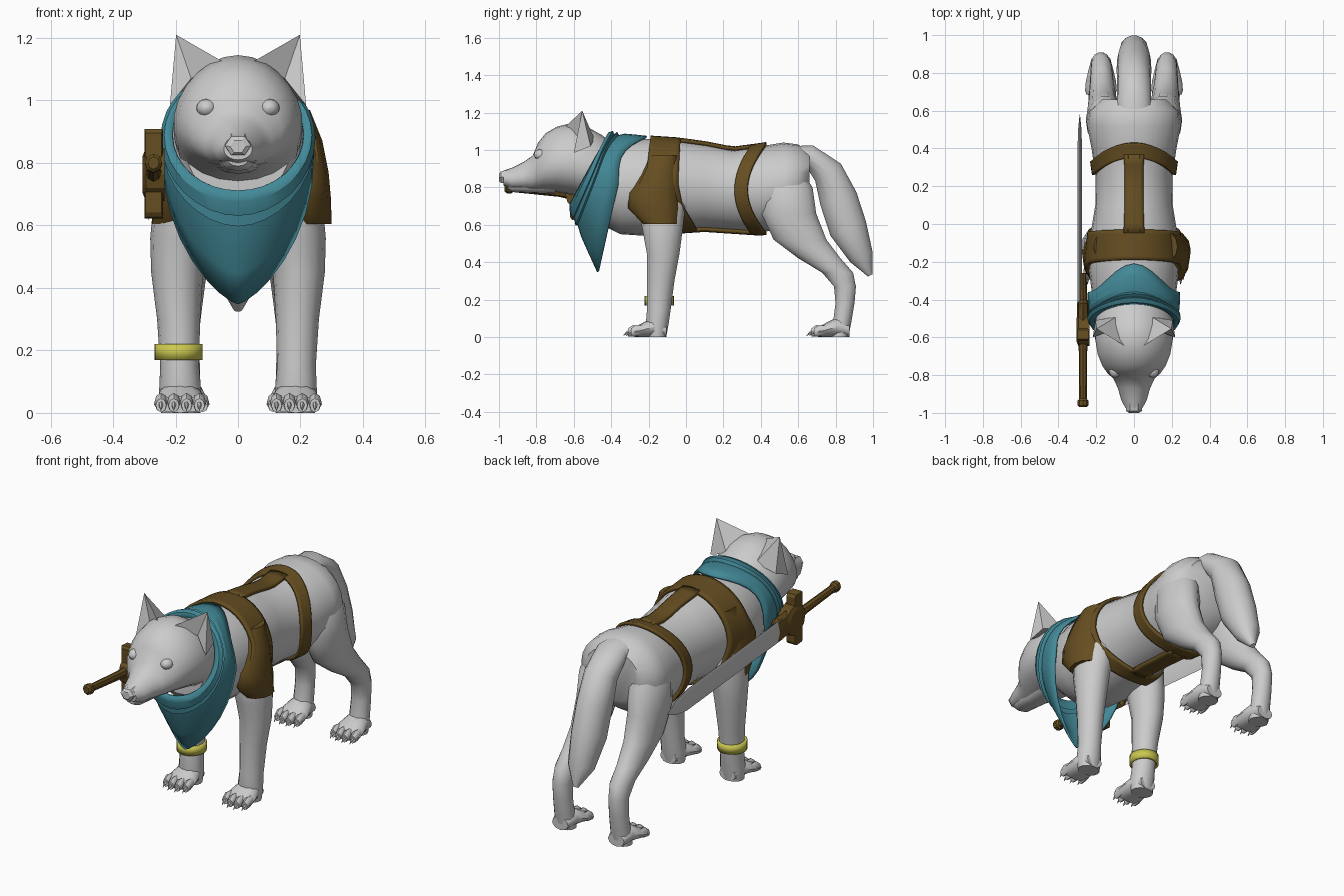
import bpy, bmesh
from math import sin, cos, pi, radians, hypot
from mathutils import Vector

if "Cube" in bpy.data.objects:
    bpy.data.objects.remove(bpy.data.objects["Cube"])


def material(name, rgb):
    m = bpy.data.materials.new(name)
    m.diffuse_color = (*rgb, 1)
    m.use_nodes = True
    m.node_tree.nodes["Principled BSDF"].inputs["Base Color"].default_value = m.diffuse_color
    return m


BROWN = material("leather", (0.13, 0.075, 0.015))
TEAL = material("cloth", (0.055, 0.25, 0.31))
YELLOW = material("gold", (0.6, 0.58, 0.08))


def make(name, verts, faces, mat=None, angle=45, thick=0):
    bm = bmesh.new()
    vs = [bm.verts.new(v) for v in verts]
    for f in faces:
        bm.faces.new([vs[i] for i in f])
    bmesh.ops.remove_doubles(bm, verts=bm.verts, dist=1e-5)
    bmesh.ops.recalc_face_normals(bm, faces=bm.faces)
    me = bpy.data.meshes.new(name)
    bm.to_mesh(me)
    bm.free()
    ob = bpy.data.objects.new(name, me)
    bpy.context.collection.objects.link(ob)
    if mat:
        me.materials.append(mat)
    if thick:
        mod = ob.modifiers.new("thickness", 'SOLIDIFY')
        mod.thickness, mod.offset = thick, 0
    bpy.ops.object.select_all(action='DESELECT')
    ob.select_set(True)
    bpy.context.view_layer.objects.active = ob
    bpy.ops.object.shade_smooth_by_angle(angle=radians(angle))
    return ob


def loft(name, rings, n=16, v=None, mat=None, angle=45, cap=True, thick=0, turn=0.0, taper=0.0):
    """Rings are (x, y, z, half width in x, half size across); v fixes the across direction."""
    verts, faces = [], []
    for i, (x, y, z, a, b) in enumerate(rings):
        p, q = rings[max(i - 1, 0)], rings[min(i + 1, len(rings) - 1)]
        ty, tz = q[1] - p[1], q[2] - p[2]
        d = v or (-tz / hypot(ty, tz), ty / hypot(ty, tz))
        for k in range(n):
            t = 2 * pi * (k + turn) / n
            verts.append((x + a * cos(t) * (1 - taper * sin(t)), y + b * sin(t) * d[0], z + b * sin(t) * d[1]))
    for i in range(len(rings) - 1):
        for k in range(n):
            l = (k + 1) % n
            faces.append((i * n + k, i * n + l, (i + 1) * n + l, (i + 1) * n + k))
    if cap:
        faces += [tuple(range(n)), tuple(range(len(verts) - n, len(verts)))]
    return make(name, verts, faces, mat, angle, thick)


def grid(name, rows, mat, thick, angle=40):
    m = len(rows[0])
    faces = [(i * m + j, i * m + j + 1, (i + 1) * m + j + 1, (i + 1) * m + j)
             for i in range(len(rows) - 1) for j in range(m - 1)]
    return make(name, [p for r in rows for p in r], faces, mat, angle, thick)


def ball(name, loc, scale):
    return loft(name, [(loc[0], loc[1] - scale[1] * cos(t), loc[2], scale[0] * sin(t) + 1e-4, scale[2] * sin(t) + 1e-4)
                       for t in [pi * i / 8 for i in range(9)]], 16, UP)


UP, FLAT = (0, 1), (1, 0)


def profile(table):
    """(y, top, bottom, half width) to loft rings."""
    return [(0, y, (t + b) / 2, w, (t - b) / 2) for y, t, b, w in table]


# torso
BODY = [(-.54, .98, .69, .165), (-.45, 1.04, .60, .2), (-.35, 1.06, .55, .225), (-.2, 1.06, .54, .245),
        (-.05, 1.05, .57, .23), (.1, 1.03, .58, .205), (.25, 1.0, .57, .203), (.4, 1.02, .56, .225),
        (.52, 1.04, .58, .248), (.6, 1.03, .63, .235), (.66, .99, .70, .17)]
loft("torso", profile(BODY), 24, UP)

# head, jaw and nose
loft("head", profile([(-.975, .89, .81, .045), (-.93, .905, .79, .068), (-.87, .935, .785, .085),
                      (-.82, .97, .78, .108), (-.79, 1.04, .78, .14), (-.75, 1.09, .78, .168),
                      (-.69, 1.125, .775, .192), (-.61, 1.145, .76, .205), (-.53, 1.125, .74, .205),
                      (-.45, 1.08, .70, .195), (-.38, 1.03, .66, .19)]), 24, UP, angle=60, taper=.14)
loft("lower_jaw", profile([(-.955, .82, .79, .03), (-.93, .825, .775, .05), (-.82, .83, .77, .062),
                           (-.7, .84, .765, .075)]), 12, UP)
loft("nose", profile([(-1, .875, .83, .025), (-.99, .89, .82, .042), (-.95, .90, .82, .045)]), 6, UP, angle=25)

# tail
loft("tail", [(0, .52, .96, .1, .06), (0, .66, .97, .09, .06), (0, .76, .88, .09, .085), (0, .815, .74, .092, .105),
              (0, .867, .58, .09, .105), (0, .937, .43, .072, .068), (0, .985, .33, .014, .014)], 14)


def paw(name, x, y):
    loft(name, [(x, y + .06, .035, .05, .035), (x, y, .055, .066, .055), (x, y - .06, .04, .08, .04),
                (x, y - .11, .026, .084, .026)], 12, UP)
    for i in range(4):
        tx, ty = x + (i - 1.5) * .041, y - .115 - (.015 if i in (1, 2) else 0)
        loft(name + "_toe", [(tx, ty + .06, .04, .014, .02), (tx, ty + .01, .034, .021, .03),
                             (tx, ty - .015, .024, .017, .022)], 8, UP)
        loft(name + "_claw", [(tx, ty - .005, .032, .009, .011), (tx, ty - .025, .022, .006, .008),
                              (tx, ty - .04, .008, .001, .002)], 5, UP)


for s, side in ((1, "left"), (-1, "right")):
    # legs: (x, y, z, half width, half depth) from the body down
    front = [(.14, -.12, .88, .06, .09), (.17, -.13, .7, .098, .13), (.19, -.125, .56, .091, .108),
             (.195, -.122, .45, .083, .09), (.19, -.135, .3, .069, .075), (.187, -.145, .15, .062, .065),
             (.185, -.155, .06, .068, .062), (.185, -.155, 0, .062, .05)]
    hind = [(.12, .53, .92, .05, .07), (.153, .54, .8, .098, .14), (.16, .55, .66, .095, .15),
            (.165, .61, .52, .08, .145), (.17, .715, .42, .066, .115), (.172, .81, .345, .058, .085),
            (.175, .85, .27, .052, .06), (.175, .85, .18, .052, .052), (.175, .835, .08, .055, .05),
            (.175, .82, 0, .055, .05)]
    for name, rings, py in (("front", front, -.165), ("hind", hind, .815)):
        loft(f"{side}_{name}_leg", [(s * r[0], *r[1:]) for r in rings], 14, FLAT)
        paw(f"{side}_{name}_paw", s * rings[-1][0], py)

    # ear with a hollow front
    ear = [(.05, -.645, 1.125), (.218, -.6, .985), (.09, -.49, 1.06), (.198, -.555, 1.21), (.15, -.575, 1.07),
           (.205, -.51, 1.02)]
    make(side + "_ear", [(s * x, y, z) for x, y, z in ear],
         [(0, 4, 3), (4, 1, 3), (1, 5, 3), (5, 2, 3), (2, 0, 3), (0, 2, 5, 1, 4)], angle=20)

    # eye
    ball(side + "_eye", (s * .1, -.775, .975), (.033, .038, .03))

    # harness shoulder pad
    k = 1 if s > 0 else .92
    loft(side + "_shoulder_pad", [(s * x * k, y, z, w * k, d) for x, y, z, w, d in (
        (.17, -.12, .97, .06, .08), (.195, -.145, .87, .075, .105), (.21, -.175, .77, .08, .135),
        (.215, -.17, .69, .082, .14), (.22, -.135, .605, .08, .095))], 12, FLAT, BROWN)


def interp(table, t):
    for (a, *p), (b, *q) in zip(table, table[1:]):
        if t <= b:
            f = max(0, (t - a) / (b - a))
            return [u + (w - u) * f for u, w in zip(p, q)]
    return list(table[-1][1:])


def strap(name, a0, a1, edges, steps):
    """Band hugging the torso; edges(a) gives its y limits at angle a."""
    rows = []
    for i in range(steps + 1):
        a = radians(a0 + (a1 - a0) * i / steps)
        lo, hi = edges(a)
        row = []
        for j in range(9):
            y = lo + (hi - lo) * j / 8
            t, b, w = interp(BODY, y)
            row.append(((w + .009) * cos(a), y, (t + b) / 2 + ((t - b) / 2 + .009) * sin(a)))
        rows.append(row)
    grid(name, rows, BROWN, .018)


# harness straps
CHEST = [(-1, -.02, .06), (-.85, -.05, .04), (-.7, -.18, .02), (-.4, -.27, -.02), (0, -.26, -.04),
         (.35, -.21, -.04), (1, -.19, -.03)]
strap("chest_strap", 0, 360, lambda a: interp(CHEST, sin(a)), 48)
strap("waist_strap", 0, 360, lambda a: (.26 + .09 * sin(a) ** 2, .33 + .1 * sin(a) ** 2), 48)
strap("spine_strap", 77, 103, lambda a: (-.05, .37), 6)
strap("belly_strap", -104, -76, lambda a: (.04, .37), 6)

# neck scarf: folded collar widening to a hanging point
rows = []
for t, bulge in ((0, -.012), (.04, .01), (.13, .018), (.16, 0), (.24, .014), (.28, -.002), (.45, .006),
                 (.7, .004), (1, 0)):
    row = []
    for i in range(33):
        th = 2 * pi * i / 32
        c, sn = cos(th), sin(th)
        top = Vector((.222 * sn, -.52 - .1 * c, .89 - .19 * c))
        if c > 0:
            low = Vector((.238 * sn * abs(sn) ** .5, -.36 - .11 * c, .82 - .47 * c))
        else:
            low = Vector((.238 * sn, -.36 + .15 * c ** 4, .82 - .25 * c))
        row.append(top.lerp(low, t) + Vector((sn, -.3 * max(c, 0), -c)) * bulge)
    rows.append(row)
grid("neck_scarf", rows, TEAL, .012, 20)

# ankle band
loft("ankle_band", [(-.19, -.143, .17, .07, .072), (-.19, -.143, .22, .07, .072)], 20, FLAT, YELLOW,
     cap=False, thick=.014)


# sword, tilted slightly down towards the tip
def blade_line(y):
    return .80 - .09 * (y + .97)


def along(name, table, n, mat=None, x=-.27, turn=0.0):
    loft(name, [(x, y, blade_line(y), w, h) for y, w, h in table], n, UP, mat, 30, turn=turn)


along("sword_grip", [(-.97, .018, .02), (-.96, .028, .03), (-.935, .028, .03), (-.925, .02, .021),
                     (-.68, .022, .024), (-.6, .028, .035)], 8, BROWN)
along("sword_guard", [(-.62, .036, .18), (-.61, .042, .2), (-.56, .042, .2), (-.55, .036, .18)], 4, BROWN, turn=.5)
along("sword_collar", [(-.56, .032, .07), (-.42, .032, .075), (-.4, .024, .05), (-.26, .018, .035)], 8, BROWN)
along("sword_blade", [(-.45, .012, .06), (.4, .012, .06), (.5, .009, .04), (.58, .001, .002)], 4, x=-.287)

# round boss on the guard
N = 12
rim = [(x, -.56 + r * cos(2 * pi * i / N), .763 + r * sin(2 * pi * i / N))
       for x, r in ((-.235, .085), (-.295, .085), (-.305, .06)) for i in range(N)]
make("guard_boss", rim, [(j * N + i, j * N + (i + 1) % N, (j + 1) * N + (i + 1) % N, (j + 1) * N + i)
                         for j in range(2) for i in range(N)] + [tuple(range(N)), tuple(range(2 * N, 3 * N))],
     BROWN, 20)
